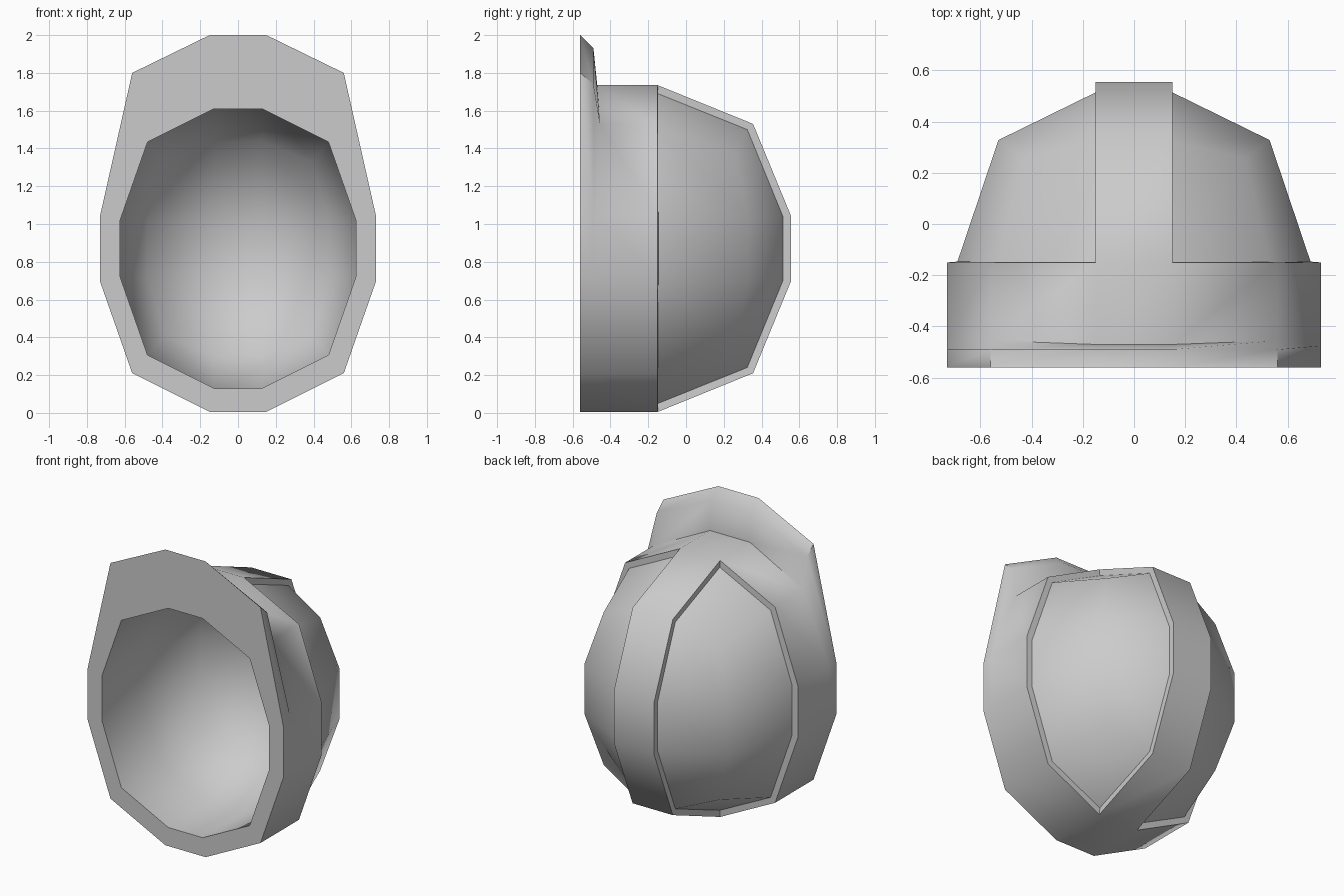
import bpy, bmesh, math

cube = bpy.data.objects.get("Cube")
if cube:
    bpy.data.objects.remove(cube, do_unlink=True)

MID_Z = 0.87      # height of the shell's axis
RIM_Y = -0.15     # where the band meets the dome
FRONT_Y = -0.56   # plane of the opening
INNER = 0.855     # lining size relative to the shell

mat = bpy.data.materials.new("light_grey")
mat.use_nodes = True
grey = (0.6, 0.6, 0.6, 1)
mat.diffuse_color = grey
mat.node_tree.nodes["Principled BSDF"].inputs["Base Color"].default_value = grey

bm = bmesh.new()


def ring(quarter, scale=1.0):
    """Twelve-sided loop (or four-sided) mirrored from (x, y, z offset) points."""
    right = quarter + [(x, y, -z) for x, y, z in reversed(quarter)]
    loop = right + [(-x, y, z) for x, y, z in reversed(right)]
    return [bm.verts.new((x * scale, y, MID_Z + z * scale)) for x, y, z in loop]


def bridge(a, b):
    n = len(a)
    return [bm.faces.new((a[i], a[(i + 1) % n], b[(i + 1) % n], b[i])) for i in range(n)]


def section(y):
    return [(0.15, y, 0.865), (0.56, y, 0.66), (0.73, y, 0.175)]


def dome(rim, scale):
    """Rounded cap of quads closing a twelve-sided rim."""
    def deep(y):
        return RIM_Y + (y - RIM_Y) * scale
    loop = ring([(0.15, deep(0.355), 0.66), (0.46, deep(0.28), 0.54),
                 (0.56, deep(0.355), 0.175)], scale)
    mid = ring([(0.15, deep(0.555), 0.175)], scale)
    faces = bridge(rim, loop)
    for k in range(4):
        nxt = (k + 1) % 4
        a, b, c, d = (loop[(3 * k + i) % 12] for i in range(4))
        faces.append(bm.faces.new((a, b, c, mid[k])))
        faces.append(bm.faces.new((c, d, mid[nxt], mid[k])))
    faces.append(bm.faces.new(mid))
    return faces


# Outer shell: opening edge, brim edge, band and dome
front = ring(section(FRONT_Y))
brim_edge = ring(section(-0.49))
band_start = ring([(0.15, -0.47, 0.865), (0.56, -0.455, 0.66), (0.73, -0.475, 0.175)])
rim = ring(section(RIM_Y))

# Raise the upper points into the brim
for i in (0, 11):
    front[i].co.z, brim_edge[i].co.z = 2.0, 1.93
for i in (1, 10):
    front[i].co.z, brim_edge[i].co.z = 1.80, 1.74

for a, b in ((front, brim_edge), (brim_edge, band_start), (band_start, rim)):
    bridge(a, b)
shell = dome(rim, 1.0)

# Inner lining
mouth = ring(section(FRONT_Y), INNER)
inner_rim = ring(section(RIM_Y), INNER)
bridge(front, mouth)
bridge(mouth, inner_rim)
dome(inner_rim, INNER)
bmesh.ops.recalc_face_normals(bm, faces=bm.faces[:])

# Sink the two side panels, leaving the central ridge and band raised
panels = [f for f in shell if abs(f.calc_center_median().x) > 0.1]
bmesh.ops.inset_region(bm, faces=panels, thickness=0.016, depth=-0.038,
                       use_boundary=True, use_even_offset=True)

mesh = bpy.data.meshes.new("helmet_shell")
bm.to_mesh(mesh)
bm.free()
mesh.materials.append(mat)
helmet = bpy.data.objects.new("helmet_shell", mesh)
bpy.context.collection.objects.link(helmet)
bpy.context.view_layer.objects.active = helmet
helmet.select_set(True)
bpy.ops.object.shade_smooth_by_angle(angle=math.radians(52))
